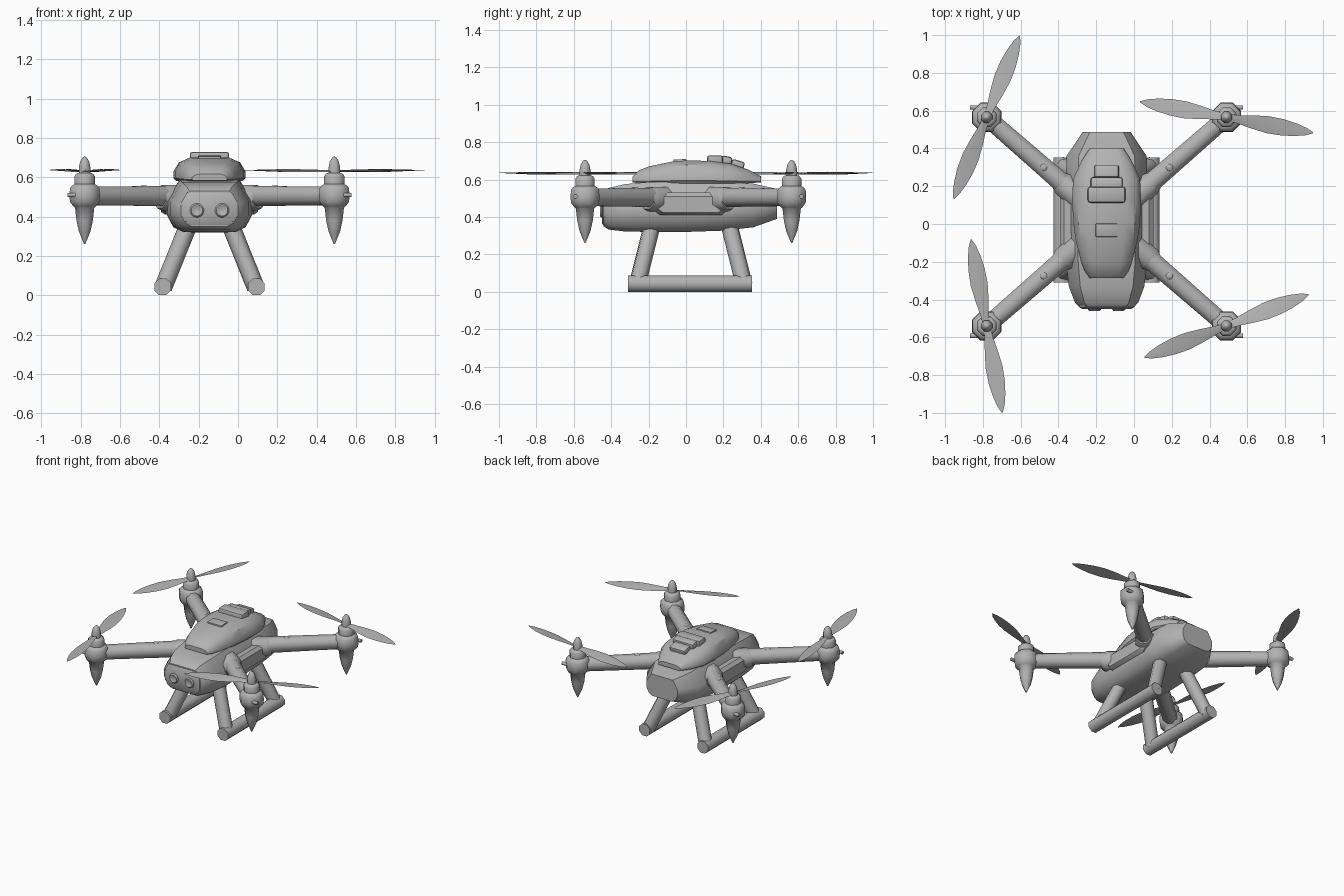
import bpy, bmesh, math
from mathutils import Vector, Matrix

if "Cube" in bpy.data.objects:
    bpy.data.objects.remove(bpy.data.objects["Cube"])

CX, CY = -0.145, 0.0125          # centre of the airframe
grey = bpy.data.materials.new("matte grey")
grey.diffuse_color = (0.45, 0.45, 0.45, 1)
grey.use_nodes = True
grey.node_tree.nodes["Principled BSDF"].inputs["Base Color"].default_value = grey.diffuse_color


def finish(bm, name, angle=35):
    bmesh.ops.recalc_face_normals(bm, faces=bm.faces)
    me = bpy.data.meshes.new(name)
    bm.to_mesh(me)
    bm.free()
    ob = bpy.data.objects.new(name, me)
    bpy.context.collection.objects.link(ob)
    me.materials.append(grey)
    bpy.ops.object.select_all(action='DESELECT')
    ob.select_set(True)
    bpy.context.view_layer.objects.active = ob
    bpy.ops.object.shade_smooth_by_angle(angle=math.radians(angle))
    return ob


def add_loft(bm, rings):
    """Skin a list of equally long point rings and cap both ends."""
    vs = [[bm.verts.new(p) for p in r] for r in rings]
    n = len(vs[0])
    for a, b in zip(vs, vs[1:]):
        for i in range(n):
            bm.faces.new((a[i], a[(i + 1) % n], b[(i + 1) % n], b[i]))
    bm.faces.new(vs[0])
    bm.faces.new(vs[-1])


def loft(name, rings, angle=35):
    bm = bmesh.new()
    add_loft(bm, rings)
    return finish(bm, name, angle)


def turned(name, base, axis, profile, sides=8, angle=50):
    """Turned shape: profile is (radius, distance along axis)."""
    base, axis = Vector(base), Vector(axis).normalized()
    q = axis.to_track_quat('Z', 'Y')
    rings = []
    for r, d in profile:
        rings.append([base + q @ Vector((r * math.cos(a), r * math.sin(a), d))
                      for a in (math.tau * (i + 0.5) / sides for i in range(sides))])
    return loft(name, rings, angle)


def rod(name, a, b, r0, r1=None, sides=8):
    d = Vector(b) - Vector(a)
    return turned(name, a, d, [(r0, 0), (r0 if r1 is None else r1, d.length)], sides)


def shell(name, sections, half):
    """Sections are (y, half width, bottom, top); half is a unit half outline."""
    outline = half + [(-u, v) for u, v in reversed(half)]
    rings = [[(CX + u * w, y, z0 + v * (z1 - z0)) for u, v in outline]
             for y, w, z0, z1 in sections]
    return loft(name, rings)


def box(name, loc, size, tilt=0, bevel=0.01):
    bm = bmesh.new()
    bmesh.ops.create_cube(bm, size=1)
    bmesh.ops.scale(bm, vec=size, verts=bm.verts)
    bmesh.ops.bevel(bm, geom=bm.edges[:], offset=bevel, segments=2,
                    profile=0.5, affect='EDGES')
    bm.transform(Matrix.Translation(loc) @ Matrix.Rotation(tilt, 4, 'X'))
    return finish(bm, name)


# Main hull and upper canopy
shell("hull", [(-0.44, 0.145, 0.35, 0.53), (-0.415, 0.168, 0.333, 0.555),
               (-0.33, 0.2, 0.323, 0.575), (-0.2, 0.215, 0.32, 0.587),
               (0.0, 0.217, 0.32, 0.59), (0.2, 0.217, 0.327, 0.588),
               (0.36, 0.212, 0.345, 0.578), (0.487, 0.127, 0.39, 0.55)],
      [(0.62, 0), (0.85, 0.1), (1, 0.33), (1, 0.6), (0.7, 1)])
shell("canopy", [(-0.285, 0.09, 0.585, 0.617), (-0.25, 0.115, 0.58, 0.65),
                 (-0.2, 0.135, 0.58, 0.67), (-0.08, 0.165, 0.58, 0.695),
                 (0.0, 0.175, 0.58, 0.702), (0.12, 0.183, 0.58, 0.70),
                 (0.24, 0.177, 0.58, 0.685), (0.33, 0.135, 0.58, 0.655),
                 (0.4, 0.09, 0.585, 0.618)],
      [(0.92, 0), (1, 0.12), (1, 0.42), (0.85, 0.8), (0.55, 1)])

# Hexagonal side pods between the arm roots
for s in (-1, 1):
    pod = [(-0.18, 0.445), (-0.14, 0.53), (0.19, 0.53), (0.23, 0.445),
           (0.19, 0.41), (-0.14, 0.41)]
    loft("side_pod", [[(CX + s * 0.1, y, z) for y, z in pod],
                      [(CX + s * 0.225, y, z) for y, z in pod],
                      [(CX + s * 0.247, 0.025 + (y - 0.025) * 0.9, 0.46 + (z - 0.46) * 0.7)
                       for y, z in pod]])

# Nose plate with two lenses
plate = [(-0.145, 0.475), (-0.115, 0.525), (0.115, 0.525), (0.145, 0.475),
         (0.145, 0.40), (0.105, 0.355), (-0.105, 0.355), (-0.145, 0.40)]
loft("nose_plate", [[(CX + x * k, y, 0.44 + (z - 0.44) * k) for x, z in plate]
                    for y, k in ((-0.42, 1), (-0.443, 0.98), (-0.449, 0.9))])
for s in (-1, 1):
    turned("lens", (CX + s * 0.064, -0.43, 0.432), (0, -1, 0),
           [(0.036, 0), (0.036, 0.022), (0.029, 0.03), (0.024, 0.03), (0.018, 0.026)],
           16, 35)

# Roof vents and status plate
box("vent_front", (CX, 0.155, 0.7), (0.2, 0.085, 0.06), 0.0, 0.014)
box("vent_middle", (CX, 0.215, 0.695), (0.17, 0.06, 0.06), -0.2, 0.014)
box("vent_rear", (CX, 0.275, 0.675), (0.13, 0.07, 0.055), -0.3, 0.012)
box("roof_plate", (CX, -0.033, 0.7), (0.115, 0.07, 0.016), 0.06, 0.003)


# Propeller: two thin twisted blades
BLADE = [(0.02, 0.018), (0.15, 0.024), (0.3, 0.036), (0.48, 0.046),
         (0.65, 0.044), (0.8, 0.034), (0.92, 0.02), (1.0, 0.003)]


def propeller(x, y, heading, spin):
    bm = bmesh.new()
    for turn in (0, math.pi):
        m = (Matrix.Translation((x, y, 0.632))
             @ Matrix.Rotation(heading + turn, 4, 'Z'))
        rings = []
        for t, w in BLADE:
            pitch = Matrix.Rotation(spin * (0.26 - 0.18 * t), 4, 'X')
            h = 0.004 * (1 - 0.7 * t)
            rings.append([m @ (pitch @ Vector((0, u, v)) + Vector((0.465 * t, 0, 0.004 * t)))
                          for u, v in ((-w, 0), (0, -h), (w, 0), (0, h))])
        add_loft(bm, rings)
    finish(bm, "propeller", 40)


HEADINGS = {(-1, 1): 68, (1, 1): -10.2, (-1, -1): -79.8, (1, -1): 21}
MOTOR = [(0.004, 0.262), (0.032, 0.325), (0.045, 0.38), (0.053, 0.445),
         (0.062, 0.452), (0.081, 0.475), (0.084, 0.505), (0.081, 0.545),
         (0.068, 0.56), (0.056, 0.565), (0.056, 0.605), (0.045, 0.62),
         (0.032, 0.622), (0.032, 0.65), (0.025, 0.68), (0.012, 0.70), (0.003, 0.705)]

for (sx, sy), heading in HEADINGS.items():
    mx, my = CX + sx * 0.635, CY + sy * 0.5525
    d = Vector((sx * 0.635, sy * 0.5525, 0)).normalized()
    mid = Vector((CX, CY, 0.505))
    # Arm with a thicker root sleeve
    rod("arm", mid + d * 0.1, (mx, my, 0.505), 0.058, 0.05)
    turned("arm_sleeve", mid + d * 0.1 - Vector((0, 0, 0.01)), d,
           [(0.07, 0), (0.07, 0.2), (0.056, 0.235)])
    # Motor pod, fixing pin and propeller
    turned("motor", (mx, my, 0), (0, 0, 1), MOTOR)
    rod("motor_pin", (mx, my + sy * 0.052, 0.51),
        (mx + sx * 0.088, my + sy * 0.052, 0.51), 0.012)
    propeller(mx, my, math.radians(heading), sx * sy)
    # Arm bolt
    turned("arm_bolt", (CX + sx * 0.333, CY + sy * 0.287, 0.54), (0, 0, 1),
           [(0.02, 0), (0.02, 0.014), (0.014, 0.019)], 10)
    # Landing leg
    rod("leg", (CX + sx * 0.235, 0.025 + sy * 0.285, 0.04),
        (CX + sx * 0.09, 0.025 + sy * 0.195, 0.40), 0.046)

# Landing skids
for s in (-1, 1):
    rod("skid", (CX + s * 0.238, -0.31, 0.043), (CX + s * 0.238, 0.352, 0.043), 0.0465)
